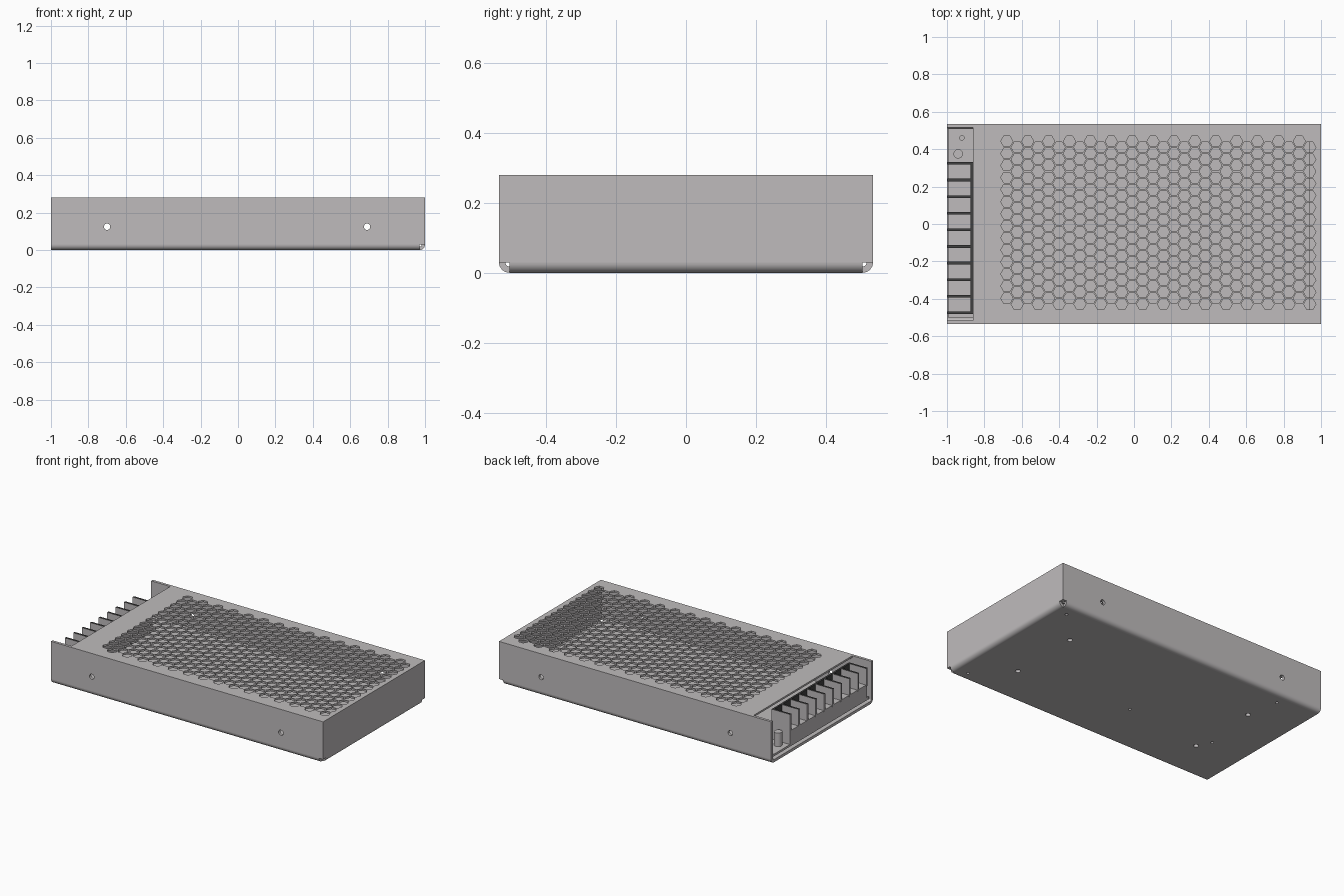
import bpy
import bmesh
from math import cos, sin, pi, radians
from mathutils import Matrix, Vector

cube = bpy.data.objects.get("Cube")
if cube:
    bpy.data.objects.remove(cube, do_unlink=True)

W, H, T, R = 0.535, 0.28, 0.018, 0.03    # half width, height, sheet, bend radius
LID_EDGE = -0.86
BOARD_TOP = 0.05


def material(name, colour):
    mat = bpy.data.materials.new(name)
    mat.use_nodes = True
    mat.diffuse_color = (*colour, 1)
    mat.node_tree.nodes["Principled BSDF"].inputs["Base Color"].default_value = (*colour, 1)
    return mat


GREY = material("light_grey_metal", (0.52, 0.5, 0.505))
DARK = material("dark_grey", (0.05, 0.05, 0.05))


def add_object(name, bm):
    bmesh.ops.recalc_face_normals(bm, faces=bm.faces[:])
    mesh = bpy.data.meshes.new(name)
    bm.to_mesh(mesh)
    bm.free()
    mesh.materials.append(GREY)
    mesh.materials.append(DARK)
    obj = bpy.data.objects.new(name, mesh)
    bpy.context.collection.objects.link(obj)
    return obj


def smooth(obj):
    bpy.ops.object.select_all(action='DESELECT')
    obj.select_set(True)
    bpy.context.view_layer.objects.active = obj
    bpy.ops.object.shade_smooth_by_angle(angle=radians(30))


def ngon(x, y, r, n):
    return [(x + r * cos(2 * pi * i / n), y + r * sin(2 * pi * i / n)) for i in range(n)]


def rect(x0, x1, y0, y1):
    return [(x0, y0), (x1, y0), (x1, y1), (x0, y1)]


def plate(name, outline, holes, depth, matrix):
    """Fill an outline around its holes, give it depth and place it."""
    bm = bmesh.new()
    edges = []
    for loop in [outline] + holes:
        verts = [bm.verts.new((x, y, 0)) for x, y in loop]
        edges += [bm.edges.new((v, verts[i - 1])) for i, v in enumerate(verts)]
    bmesh.ops.triangle_fill(bm, edges=edges, normal=(0, 0, 1))
    extruded = bmesh.ops.extrude_face_region(bm, geom=bm.faces[:])["geom"]
    moved = [g for g in extruded if isinstance(g, bmesh.types.BMVert)]
    bmesh.ops.translate(bm, verts=moved, vec=(0, 0, depth))
    bmesh.ops.transform(bm, matrix=matrix, verts=bm.verts[:])
    return add_object(name, bm)


def box(name, low, high, is_dark=None):
    low, high = Vector(low), Vector(high)
    bm = bmesh.new()
    bmesh.ops.create_cube(bm, size=1, matrix=Matrix.Translation((low + high) / 2)
                          @ Matrix.Diagonal((*(high - low), 1)))
    obj = add_object(name, bm)
    if is_dark:
        for face in obj.data.polygons:
            face.material_index = int(is_dark(face.normal))
    return obj


def bend(angle, cx):
    """Quarter ring cross-section, starting at the given angle."""
    steps = [angle + pi / 2 * i / 8 for i in range(9)]
    outer = [(cx + R * cos(a), R + R * sin(a)) for a in steps]
    inner = [(cx + (R - T) * cos(a), R + (R - T) * sin(a)) for a in reversed(steps)]
    return outer + inner


UPRIGHT = Matrix.Rotation(pi / 2, 4, 'X')            # local y becomes z
ALONG_X = Matrix(((0, 0, 1, 0), (1, 0, 0, 0), (0, 1, 0, 0), (0, 0, 0, 1)))

# Floor with mounting and board holes
mount_holes = [ngon(x, y, 0.016, 16) for x in (-0.69, 0.69) for y in (-0.25, 0.23)]
board_holes = [ngon(x, y, 0.009, 12) for x, y in
               ((-0.11, -0.17), (-0.73, 0.45), (-0.74, -0.16), (0.9, 0.45), (0.9, -0.46))]
plate("floor", rect(-1, 1 - R, R - W, W - R), mount_holes + board_holes, T, Matrix())

# Side walls with screw holes, and their bottom bends
for name, y, angle, cx in (("front", T - W, pi, R - W), ("back", W, 1.5 * pi, W - R)):
    plate(name + "_wall", rect(-1, 1, R, H), [ngon(x, 0.125, 0.017, 20) for x in (-0.7, 0.69)],
          T, Matrix.Translation((0, y, 0)) @ UPRIGHT)
    smooth(plate(name + "_bend", bend(angle, cx), [], 2 - R,
                 Matrix.Translation((-1, 0, 0)) @ ALONG_X))

# Closed end wall and its bend
box("end_wall", (1 - T, T - W, R), (1, W - T, H))
smooth(plate("end_bend", bend(1.5 * pi, 1 - R), [], 2 * (W - R),
             Matrix.Translation((0, W - R, 0)) @ UPRIGHT))

# Lid with a honeycomb of vents
PITCH = 0.0645
STEP = PITCH * 3 ** 0.5 / 2
vents = [ngon(-0.68 + STEP * c, 0.442 - PITCH * (r + c % 2 / 2), 0.0325, 6)
         for c in range(30) for r in range(14)]
plate("vented_lid", rect(LID_EDGE, 1 - T, T - W, W - T), vents, 0.012,
      Matrix.Translation((0, 0, H - 0.012)))

# Circuit board with a hole near the open end
plate("circuit_board", rect(-0.995, 0.94, -0.5, 0.51), [ngon(-0.92, 0.46, 0.012, 12)],
      0.014, Matrix.Translation((0, 0, BOARD_TOP - 0.014)))

# Adjuster post
smooth(plate("adjuster_post", ngon(-0.94, 0.375, 0.025, 20), [], 0.09,
             Matrix.Translation((0, 0, BOARD_TOP))))

# Terminal block: base, back and dividers
box("terminal_base", (-0.995, -0.48, BOARD_TOP), (-0.874, 0.33, 0.14))
box("terminal_back", (-0.874, -0.482, BOARD_TOP), (-0.861, 0.331, 0.25),
    lambda n: n.z > 0.9 or n.x < -0.9)
for i in range(10):
    y = 0.324 - 0.0888 * i
    box(f"terminal_divider_{i + 1}", (-0.997, y - 0.007, 0.13), (-0.873, y + 0.007, 0.25),
        lambda n: n.z > 0.9)
